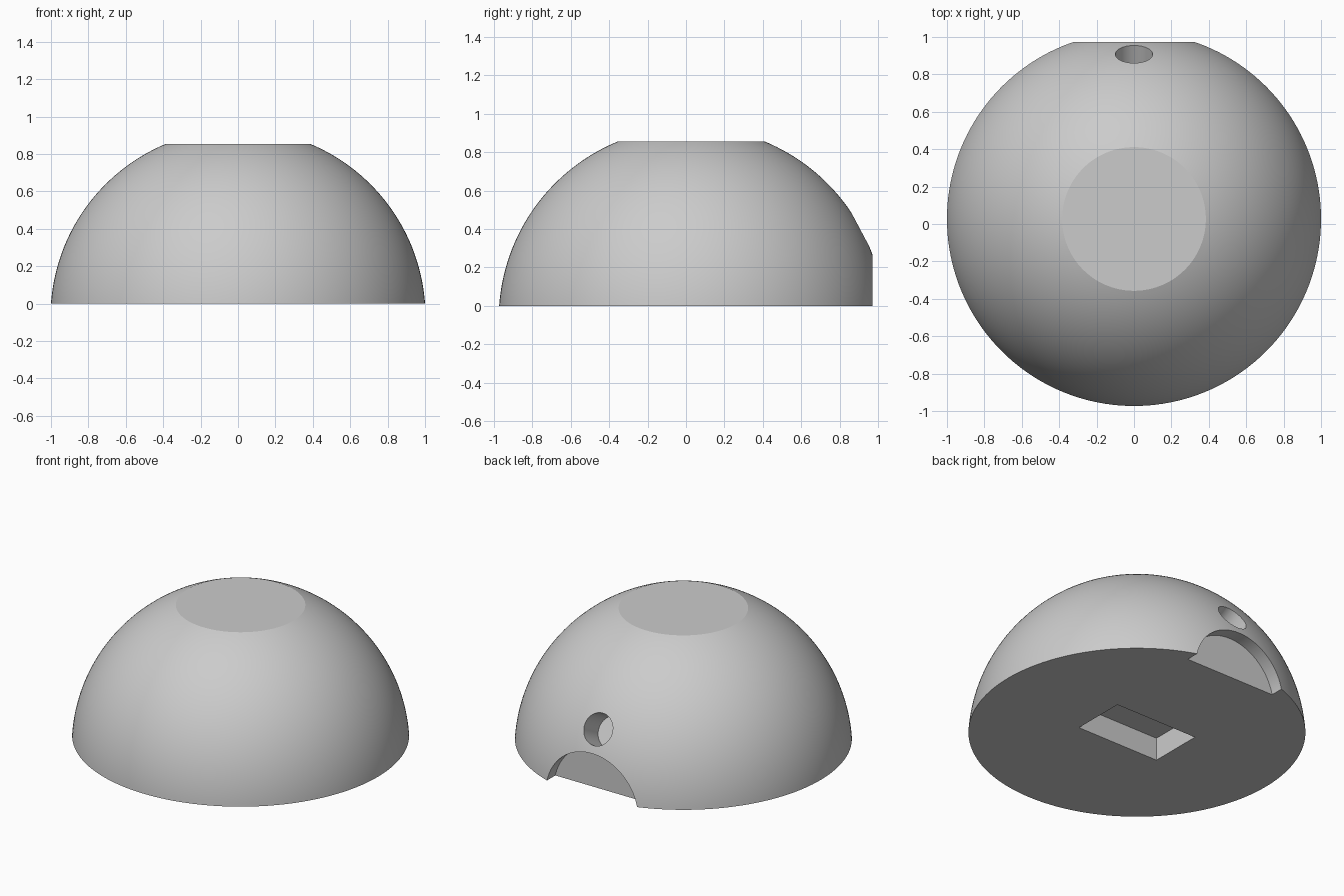
import bpy, bmesh, math
from mathutils import Matrix, Vector

if "Cube" in bpy.data.objects:
    bpy.data.objects.remove(bpy.data.objects["Cube"], do_unlink=True)

CENTRE = Vector((0, 0.027, -0.071))    # centre of the sphere the dome is cut from
RADIUS = math.hypot(1, CENTRE.z)       # base circle has radius 1
TOP = 0.855

grey = bpy.data.materials.new("plain grey")
grey.use_nodes = True
colour = (0.6, 0.6, 0.6, 1)
grey.diffuse_color = colour
grey.node_tree.nodes["Principled BSDF"].inputs["Base Color"].default_value = colour


def add_object(name, bm):
    bmesh.ops.recalc_face_normals(bm, faces=bm.faces)
    mesh = bpy.data.meshes.new(name)
    bm.to_mesh(mesh)
    bm.free()
    mesh.materials.append(grey)
    obj = bpy.data.objects.new(name, mesh)
    bpy.context.collection.objects.link(obj)
    return obj


def cylinder_cutter(name, radius, start, direction, length):
    """Cylinder from its floor at start, running outwards along direction."""
    bm = bmesh.new()
    turn = direction.to_track_quat("Z", "Y").to_matrix().to_4x4()
    place = Matrix.Translation(start + direction * length / 2) @ turn
    bmesh.ops.create_cone(bm, cap_ends=True, segments=96, radius1=radius,
                          radius2=radius, depth=length, matrix=place)
    return add_object(name, bm)


def box_cutter(name, size, centre):
    bm = bmesh.new()
    bmesh.ops.create_cube(bm, size=1, matrix=Matrix.Translation(centre) @ Matrix.Diagonal((*size, 1)))
    return add_object(name, bm)


# Dome: revolved arc with flat top and base
bm = bmesh.new()
low = math.asin(-CENTRE.z / RADIUS)
high = math.asin((TOP - CENTRE.z) / RADIUS)
rings = 48
arc = []
for i in range(rings + 1):
    a = low + (high - low) * i / rings
    arc.append(bm.verts.new(CENTRE + RADIUS * Vector((math.cos(a), 0, math.sin(a)))))
edges = [bm.edges.new(pair) for pair in zip(arc, arc[1:])]
bmesh.ops.spin(bm, geom=arc + edges, cent=CENTRE, axis=(0, 0, 1),
               angle=math.tau, steps=160, use_merge=False)
bmesh.ops.remove_doubles(bm, verts=bm.verts, dist=0.0001)
bmesh.ops.holes_fill(bm, edges=[e for e in bm.edges if e.is_boundary], sides=0)
dome = add_object("dome", bm)

# Arched notch at the back, small radial hole above it, slot in the base
back = Vector((0, 1, 0))
tilt = math.radians(28)
radial = Vector((0, math.cos(tilt), math.sin(tilt)))
rim = math.sqrt(RADIUS ** 2 - 0.1 ** 2)
cutters = [
    cylinder_cutter("notch_cutter", 0.334, Vector((0, 0.886, CENTRE.z)), back, 0.4),
    cylinder_cutter("hole_cutter", 0.1, CENTRE + radial * (rim - 0.168), radial, 0.4),
    box_cutter("slot_cutter", (0.6, 0.355, 0.3), (0, CENTRE.y, 0)),
]
bpy.context.view_layer.objects.active = dome
for cutter in cutters:
    cutter.hide_render = True
    cut = dome.modifiers.new(cutter.name, "BOOLEAN")
    cut.operation = "DIFFERENCE"
    cut.solver = "EXACT"
    cut.object = cutter
    bpy.ops.object.modifier_apply(modifier=cut.name)
    bpy.data.objects.remove(cutter, do_unlink=True)

# Smooth curved surfaces, crisp cut edges
bpy.ops.object.select_all(action="DESELECT")
dome.select_set(True)
bpy.ops.object.shade_smooth_by_angle(angle=math.radians(15))
